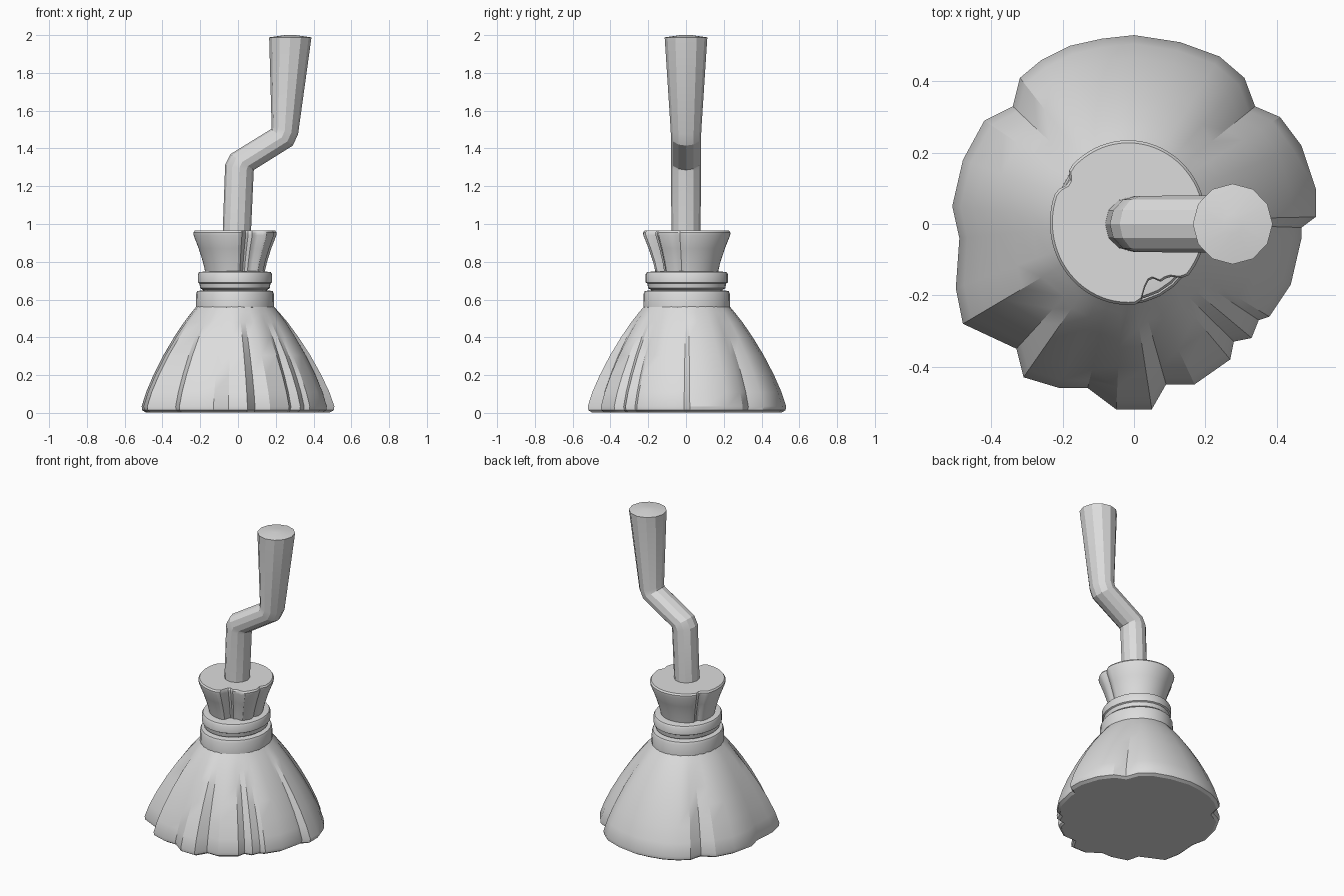
import bpy
import bmesh
from math import cos, sin, pi, atan2, radians
from mathutils import Vector

if "Cube" in bpy.data.objects:
    bpy.data.objects.remove(bpy.data.objects["Cube"], do_unlink=True)

grey = bpy.data.materials.new("plain grey")
grey.use_nodes = True
grey.diffuse_color = (0.72, 0.72, 0.72, 1)
grey.node_tree.nodes["Principled BSDF"].inputs["Base Color"].default_value = grey.diffuse_color


def loft(name, rings, smooth_angle):
    """Skin a stack of equal-length rings and cap both ends."""
    bm = bmesh.new()
    loops = [[bm.verts.new(p) for p in ring] for ring in rings]
    for low, high in zip(loops, loops[1:]):
        for i in range(len(low)):
            j = (i + 1) % len(low)
            bm.faces.new((low[i], low[j], high[j], high[i]))
    bm.faces.new(reversed(loops[0]))
    bm.faces.new(loops[-1])
    bmesh.ops.recalc_face_normals(bm, faces=bm.faces)
    mesh = bpy.data.meshes.new(name)
    bm.to_mesh(mesh)
    bm.free()
    mesh.materials.append(grey)
    obj = bpy.data.objects.new(name, mesh)
    bpy.context.collection.objects.link(obj)
    bpy.ops.object.select_all(action='DESELECT')
    obj.select_set(True)
    bpy.context.view_layer.objects.active = obj
    bpy.ops.object.shade_smooth_by_angle(angle=radians(smooth_angle))


def neck_point(angle, rx, ry, z):
    return Vector((rx * cos(angle) - 0.016, ry * sin(angle) + 0.004, z))


def neck_band(name, profile):
    """Slightly oval band around the neck; profile holds (rx, z)."""
    turns = [2 * pi * i / 28 for i in range(28)]
    loft(name, [[neck_point(a, r, r * 1.11, z) for a in turns]
                for r, z in profile], 35)


# Skirt: pleated hem outline (hundredths) gathered into the neck oval
hem = [(0, 53), (-9, 52), (-18, 50), (-26, 46), (-32, 41), (-34, 33), (-42, 29),
       (-48, 18), (-51, 5), (-49, -4), (-50, -18), (-48, -28), (-33, -35),
       (-31, -43), (-21, -46), (-13, -46), (-5, -52), (5, -52), (9, -45),
       (17, -45), (27, -38), (28, -33), (33, -32), (35, -27), (38, -26),
       (44, -17), (47, -4), (47, -1), (51, 2), (51, 10), (47, 22), (41, 30),
       (34, 33), (31, 41), (24, 47), (13, 51)]
gather = [(0.93, 0.003), (0.99, 0.014), (1, 0.035), (0.92, 0.11), (0.79, 0.2),
          (0.61, 0.305), (0.42, 0.4), (0.24, 0.48), (0.11, 0.53), (0, 0.57)]
skirt_rings = []
for t, z in gather:
    ring = []
    for x, y in hem:
        edge = Vector((x / 100, y / 100, z))
        ring.append(neck_point(atan2(y, x), 0.2, 0.222, z).lerp(edge, t))
    skirt_rings.append(ring)
loft("skirt", skirt_rings, 28)

# Neck bands
neck_band("lower_collar", [(0.2, 0.55), (0.207, 0.56), (0.206, 0.63),
                           (0.2, 0.645), (0.165, 0.65)])
neck_band("neck_core", [(0.168, 0.6), (0.168, 0.72)])
neck_band("upper_ring", [(0.168, 0.65), (0.184, 0.66), (0.188, 0.685), (0.196, 0.69),
                         (0.196, 0.735), (0.19, 0.745), (0.15, 0.75)])

# Flared cup: circle with pinched folds given as (degrees, half width, depth)
folds = [(148, 6, 0.09), (292, 9, 0.25), (304, 9, 0.17), (350, 5, 0.08)]


def pinch(deg):
    depth = 0
    for centre, width, amount in folds:
        away = abs((deg - centre + 180) % 360 - 180)
        depth = max(depth, amount * min(1, max(0, 1.5 - away / width)))
    return 1 - depth


cup_rings = []
for r, z in [(0.156, 0.74), (0.17, 0.8), (0.192, 0.87), (0.219, 0.94),
             (0.22, 0.955), (0.213, 0.965)]:
    cup_rings.append([neck_point(radians(d), r * pinch(d), r * 1.05 * pinch(d), z)
                      for d in range(0, 360, 5)])
loft("flared_cup", cup_rings, 30)

# Bent handle: each section spans a left and right (x, z) point with a y radius
sections = [((-0.085, 0.85), (0.064, 0.85), 0.077),
            ((-0.068, 1.315), (0.083, 1.277), 0.079),
            ((-0.04, 1.37), (0.084, 1.286), 0.079),
            ((0.176, 1.503), (0.29, 1.415), 0.08),
            ((0.178, 1.515), (0.318, 1.475), 0.081),
            ((0.165, 1.988), (0.389, 1.988), 0.113),
            ((0.25, 2.0), (0.305, 2.0), 0.028)]
handle_rings = []
for left, right, depth in sections:
    a, b = Vector((left[0], 0, left[1])), Vector((right[0], 0, right[1]))
    mid, half = (a + b) / 2, (b - a) / 2
    handle_rings.append([mid + half * cos(t) + Vector((0, depth * sin(t), 0))
                         for t in (2 * pi * i / 12 for i in range(12))])
loft("bent_handle", handle_rings, 20)
